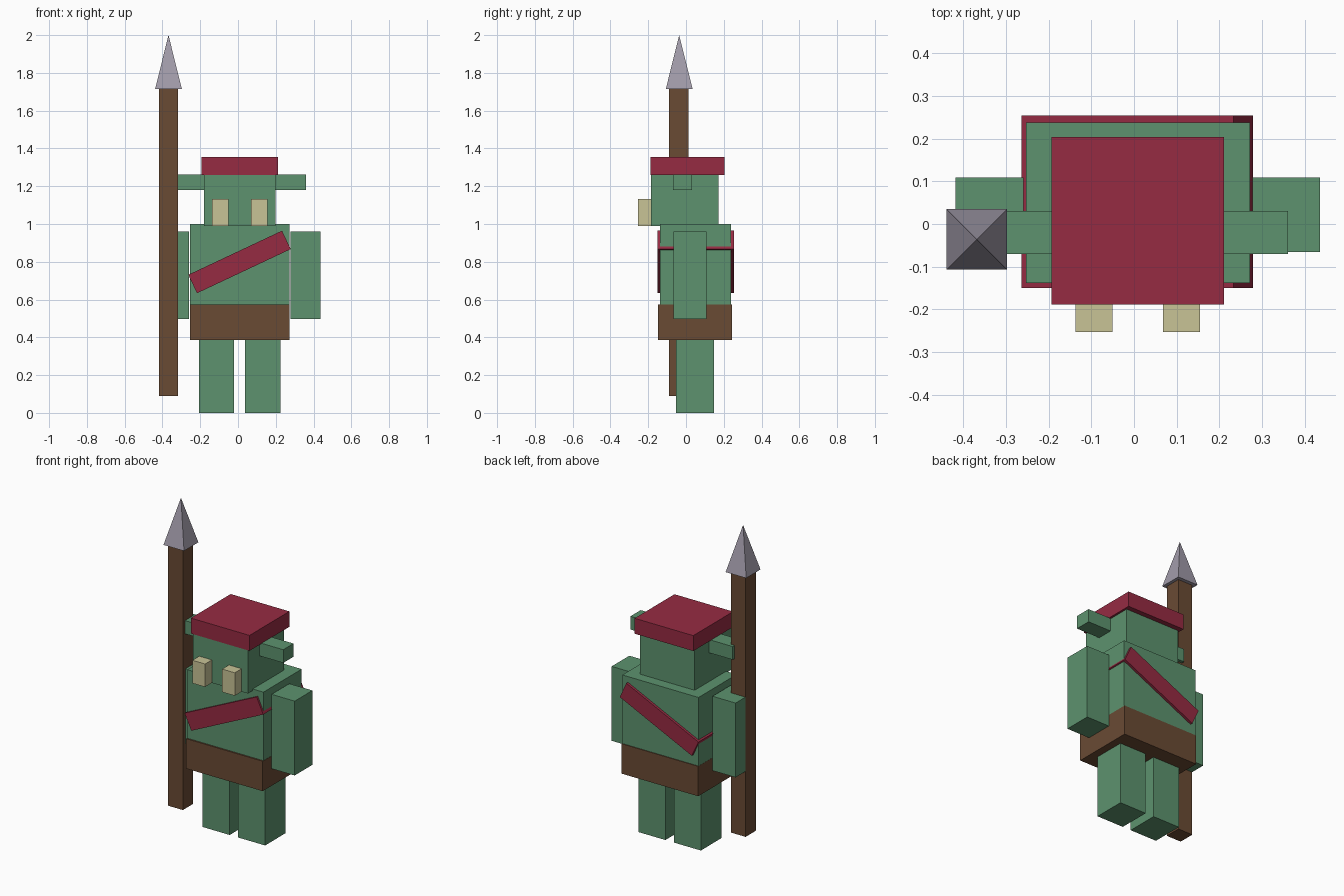
import bpy, bmesh, math
from mathutils import Matrix, Vector

if "Cube" in bpy.data.objects:
    bpy.data.objects.remove(bpy.data.objects["Cube"])


def material(name, rgb):
    m = bpy.data.materials.new(name)
    m.use_nodes = True
    colour = (*rgb, 1)
    m.diffuse_color = colour
    bsdf = next(n for n in m.node_tree.nodes if n.type == "BSDF_PRINCIPLED")
    bsdf.inputs["Base Color"].default_value = colour
    return m


skin = material("green skin", (0.109, 0.29, 0.156))
cloth = material("red cloth", (0.305, 0.024, 0.055))
leather = material("brown wood and leather", (0.144, 0.069, 0.034))
ivory = material("ivory", (0.58, 0.55, 0.305))
metal = material("grey metal", (0.36, 0.33, 0.40))


def finish(bm, name, mat):
    mesh = bpy.data.meshes.new(name)
    bm.to_mesh(mesh)
    bm.free()
    mesh.materials.append(mat)
    ob = bpy.data.objects.new(name, mesh)
    bpy.context.scene.collection.objects.link(ob)
    return ob


def box(name, mat, x, y, z):
    """Box given by its (low, high) range on each axis."""
    bm = bmesh.new()
    bmesh.ops.create_cube(bm, size=1)
    bmesh.ops.scale(bm, vec=[b - a for a, b in (x, y, z)], verts=bm.verts)
    ob = finish(bm, name, mat)
    ob.location = [(a + b) / 2 for a, b in (x, y, z)]
    return ob


MID = 0.009  # the figure's own centre line


def pair(name, mat, inner, outer, y, z):
    """Two mirrored boxes either side of the centre line."""
    box("left_" + name, mat, (MID + inner, MID + outer), y, z)
    box("right_" + name, mat, (MID - outer, MID - inner), y, z)


# Body and limbs
box("torso", skin, (-0.253, 0.272), (-0.138, 0.238), (0.45, 1.0))
pair("leg", skin, 0.029, 0.215, (-0.053, 0.148), (0, 0.39))
pair("arm", skin, 0.268, 0.427, (-0.065, 0.109), (0.497, 0.96))

# Head, ears and tusks
box("head", skin, (-0.18, 0.198), (-0.186, 0.172), (0.99, 1.335))
pair("ear", skin, 0.18, 0.352, (-0.07, 0.031), (1.18, 1.262))
pair("tusk", ivory, 0.059, 0.146, (-0.253, -0.18), (0.99, 1.133))

# Headband, belt and slanted sash
box("headband", cloth, (-0.193, 0.211), (-0.188, 0.204), (1.26, 1.356))
box("belt", leather, (-0.254, 0.273), (-0.147, 0.243), (0.387, 0.573))
sash = box("sash", cloth, (-0.266, 0.282), (-0.15, 0.254), (0.745, 0.853))
sash.rotation_euler.y = -math.radians(25.2)

# Spear: square shaft and pyramid tip
box("spear_shaft", leather, (-0.419, -0.317), (-0.09, 0.012), (0.09, 1.72))
bm = bmesh.new()
bmesh.ops.create_cone(bm, cap_ends=True, segments=4, radius1=0.1, radius2=0,
                      depth=0.285, matrix=Matrix.Rotation(math.pi / 4, 4, "Z"))
bmesh.ops.remove_doubles(bm, verts=bm.verts, dist=0.0001)
tip = finish(bm, "spear_tip", metal)
tip.location = Vector((-0.368, -0.036, 1.8575))
